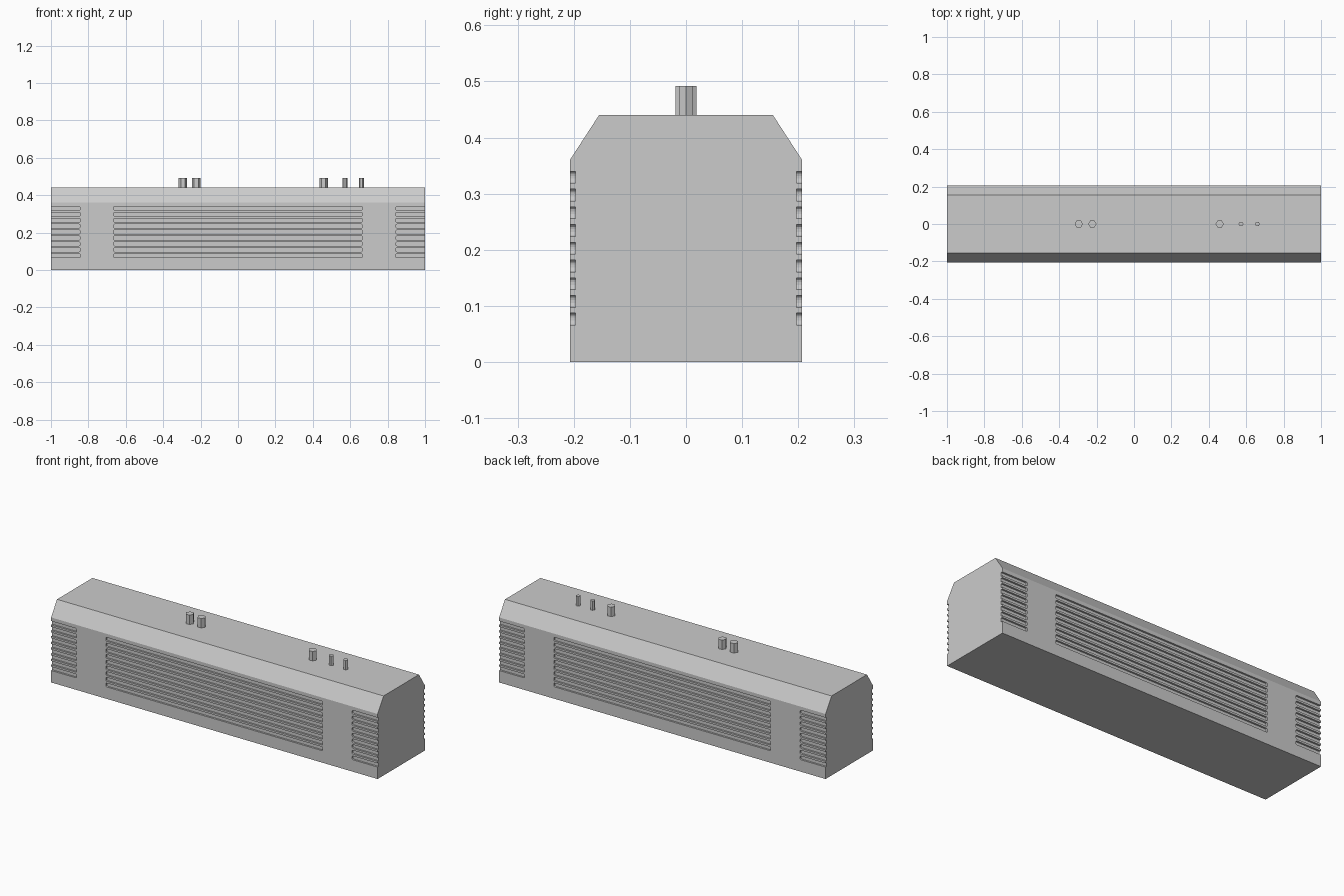
import bpy, bmesh, math

if "Cube" in bpy.data.objects:
    bpy.data.objects.remove(bpy.data.objects["Cube"])

W, H, D = 1.0, 0.44, 0.207       # half length, height, half depth
PITCH, SLOT_H, SLOT_D = 0.0316, 0.021, 0.010


def make_object(name, bm):
    bmesh.ops.recalc_face_normals(bm, faces=bm.faces)
    mesh = bpy.data.meshes.new(name)
    bm.to_mesh(mesh)
    bm.free()
    obj = bpy.data.objects.new(name, mesh)
    bpy.context.collection.objects.link(obj)
    return obj


def prism(bm, points, offset):
    face = bm.faces.new([bm.verts.new(p) for p in points])
    ext = bmesh.ops.extrude_face_region(bm, geom=[face])
    moved = [g for g in ext["geom"] if isinstance(g, bmesh.types.BMVert)]
    bmesh.ops.translate(bm, verts=moved, vec=offset)


def slot_outline(x0, x1, z, r):
    # rectangle with rounded corners
    h = SLOT_H / 2
    pts = []
    for cx, cz, start in ((x1 - r, z + h - r, 0), (x0 + r, z + h - r, 90),
                          (x0 + r, z - h + r, 180), (x1 - r, z - h + r, 270)):
        for k in range(4):
            a = math.radians(start + 30 * k)
            pts.append((cx + r * math.cos(a), cz + r * math.sin(a)))
    return pts


# Main casing: chamfered box profile run along x
bm = bmesh.new()
profile = [(-D, 0), (D, 0), (D, 0.36), (0.155, H), (-0.155, H), (-D, 0.36)]
prism(bm, [(-W, y, z) for y, z in profile], (2 * W, 0, 0))
casing = make_object("casing", bm)

# Louvre grooves on front and back: long centre bank, open-ended side banks
bm = bmesh.new()
for i in range(9):
    z = 0.0765 + PITCH * i
    for x0, x1, r in ((-0.664, 0.664, 0.005), (-1.1, -0.843, 0.008), (0.843, 1.1, 0.008)):
        outline = slot_outline(x0, x1, z, r)
        for s in (-1, 1):
            prism(bm, [(x, s * (D - SLOT_D), zz) for x, zz in outline], (0, s * 0.05, 0))
cutter = make_object("groove_cutter", bm)
cutter.hide_render = True
cutter.hide_set(True)
mod = casing.modifiers.new("grooves", "BOOLEAN")
mod.operation = "DIFFERENCE"
mod.solver = "EXACT"
mod.object = cutter

# Apply the cut and drop the helper
dg = bpy.context.evaluated_depsgraph_get()
cut_mesh = bpy.data.meshes.new_from_object(casing.evaluated_get(dg))
casing.modifiers.clear()
casing.data = cut_mesh
bpy.data.objects.remove(cutter)

# Hexagonal studs along the top
for n, (x, r) in enumerate(((-0.295, 0.022), (-0.223, 0.022), (0.458, 0.022),
                            (0.572, 0.013), (0.66, 0.013))):
    bm = bmesh.new()
    ring = [(x + r * math.cos(math.radians(60 * k)),
             r * math.sin(math.radians(60 * k)), H - 0.002) for k in range(6)]
    prism(bm, ring, (0, 0, 0.054))
    make_object(f"top_stud_{n + 1}", bm)
